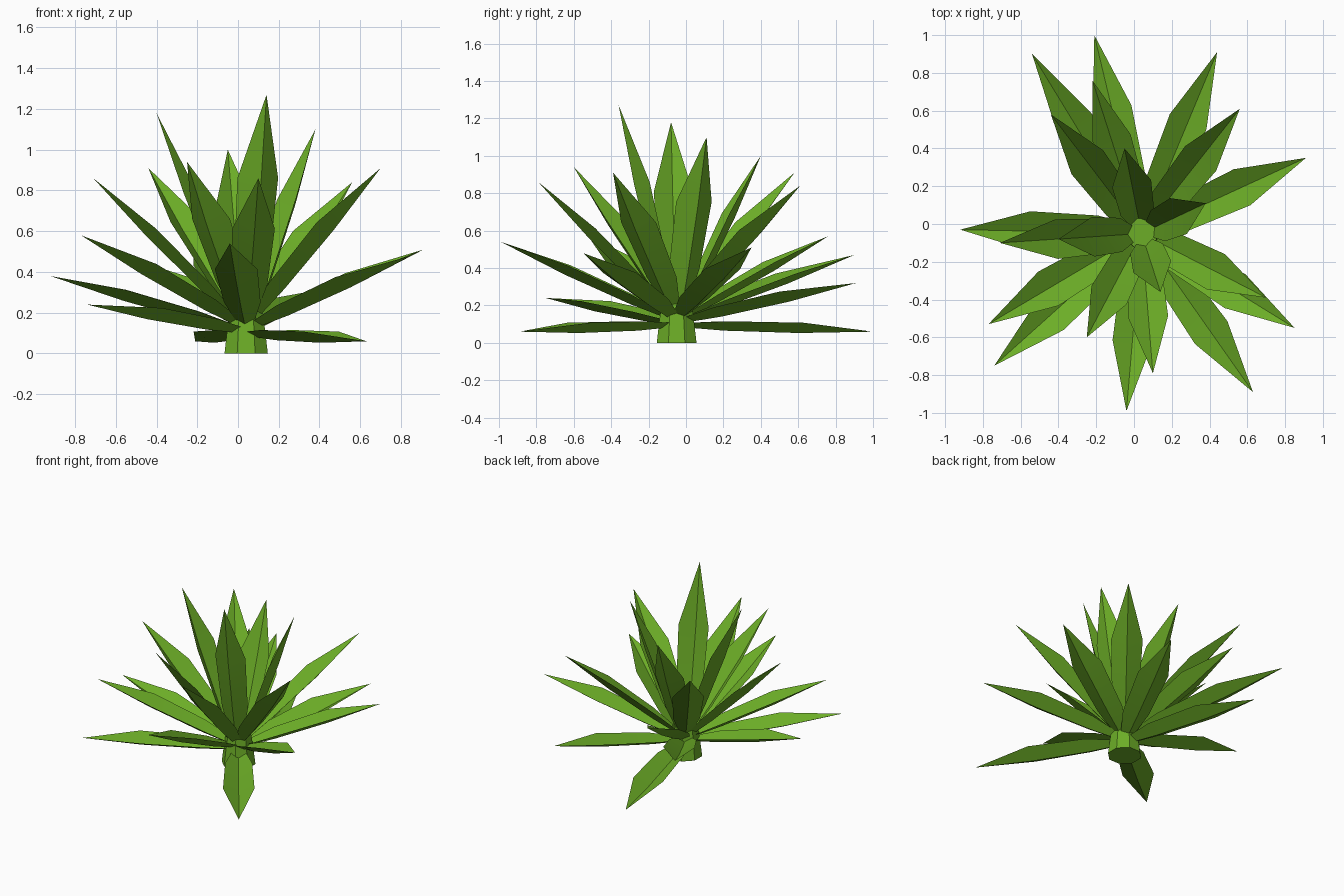
import bpy, bmesh, math
from mathutils import Vector

if "Cube" in bpy.data.objects:
    bpy.data.objects.remove(bpy.data.objects["Cube"])

green = bpy.data.materials.new("leaf green")
green.diffuse_color = (0.15, 0.42, 0.02, 1)
green.use_nodes = True
green.node_tree.nodes["Principled BSDF"].inputs["Base Color"].default_value = green.diffuse_color
AXIS = Vector((0.04, -0.05, 0))


def finish(bm, name):
    mesh = bpy.data.meshes.new(name)
    bm.to_mesh(mesh)
    bm.free()
    mesh.materials.append(green)
    mesh.shade_smooth()
    mesh.set_sharp_from_angle(angle=math.radians(25))
    obj = bpy.data.objects.new(name, mesh)
    bpy.context.collection.objects.link(obj)


# Leaf: a channel folded along its keel, widest past the middle, ending in a point
# each station is (position along leaf, half width, keel offset, edge offset)
STATIONS = [(0.0, 0.045, -0.01, 0.015), (0.2, 0.09, -0.02, 0.03), (0.6, 0.105, -0.02, 0.035)]


def leaf(name, tip):
    tip = Vector(tip)
    outward = (tip - AXIS) * Vector((1, 1, 0))
    base = AXIS + outward.normalized() * 0.06 + Vector((0, 0, 0.085 + 0.11 * tip.z))
    along = (tip - base).normalized()
    side = along.cross(Vector((0, 0, 1))).normalized()
    up = side.cross(along)
    bm = bmesh.new()
    rows = []
    for t, w, keel, edge in STATIONS:
        c = base.lerp(tip, t)
        rows.append([bm.verts.new(c - side * w + up * edge),
                     bm.verts.new(c + up * keel),
                     bm.verts.new(c + side * w + up * edge)])
    end = bm.verts.new(tip)
    for i in range(2):
        for a, b in zip(rows, rows[1:]):
            bm.faces.new((a[i], a[i + 1], b[i + 1], b[i]))
        bm.faces.new((rows[-1][i], rows[-1][i + 1], end))
    bm.normal_update()
    finish(bm, name)


# Leaf tips, from the upright centre to the spreading lowest leaves
TIPS = [
    (0.14, -0.36, 1.27), (-0.40, -0.08, 1.18), (0.38, 0.11, 1.10),
    (-0.05, 0.40, 1.00), (-0.25, -0.60, 0.94), (-0.44, 0.58, 0.91),
    (0.70, -0.39, 0.91), (-0.71, -0.10, 0.86), (0.10, -0.79, 0.86),
    (0.56, 0.61, 0.84), (-0.77, -0.53, 0.58), (-0.22, 0.76, 0.57),
    (-0.04, -0.99, 0.54), (0.91, 0.35, 0.51), (0.85, -0.55, 0.48),
    (-0.54, 0.90, 0.47), (-0.92, -0.03, 0.38), (0.44, 0.91, 0.32),
    (-0.74, -0.75, 0.24), (0.63, -0.89, 0.06), (-0.21, 1.00, 0.06),
]
for n, tip in enumerate(TIPS, 1):
    leaf(f"leaf_{n:02d}", tip)

# Stem: short eight-sided stump, slightly wider at the ground
bm = bmesh.new()
rings = []
for r, z in [(0.115, 0), (0.1, 0.12), (0.085, 0.22)]:
    rings.append([bm.verts.new(AXIS + Vector((r * math.cos(a), r * math.sin(a), z)))
                  for a in [math.tau * (k + 0.5) / 8 for k in range(8)]])
for lo, hi in zip(rings, rings[1:]):
    for k in range(8):
        j = (k + 1) % 8
        bm.faces.new((lo[k], lo[j], hi[j], hi[k]))
bm.faces.new(rings[0][::-1])
bm.faces.new(rings[-1])
bm.normal_update()
finish(bm, "stem")
